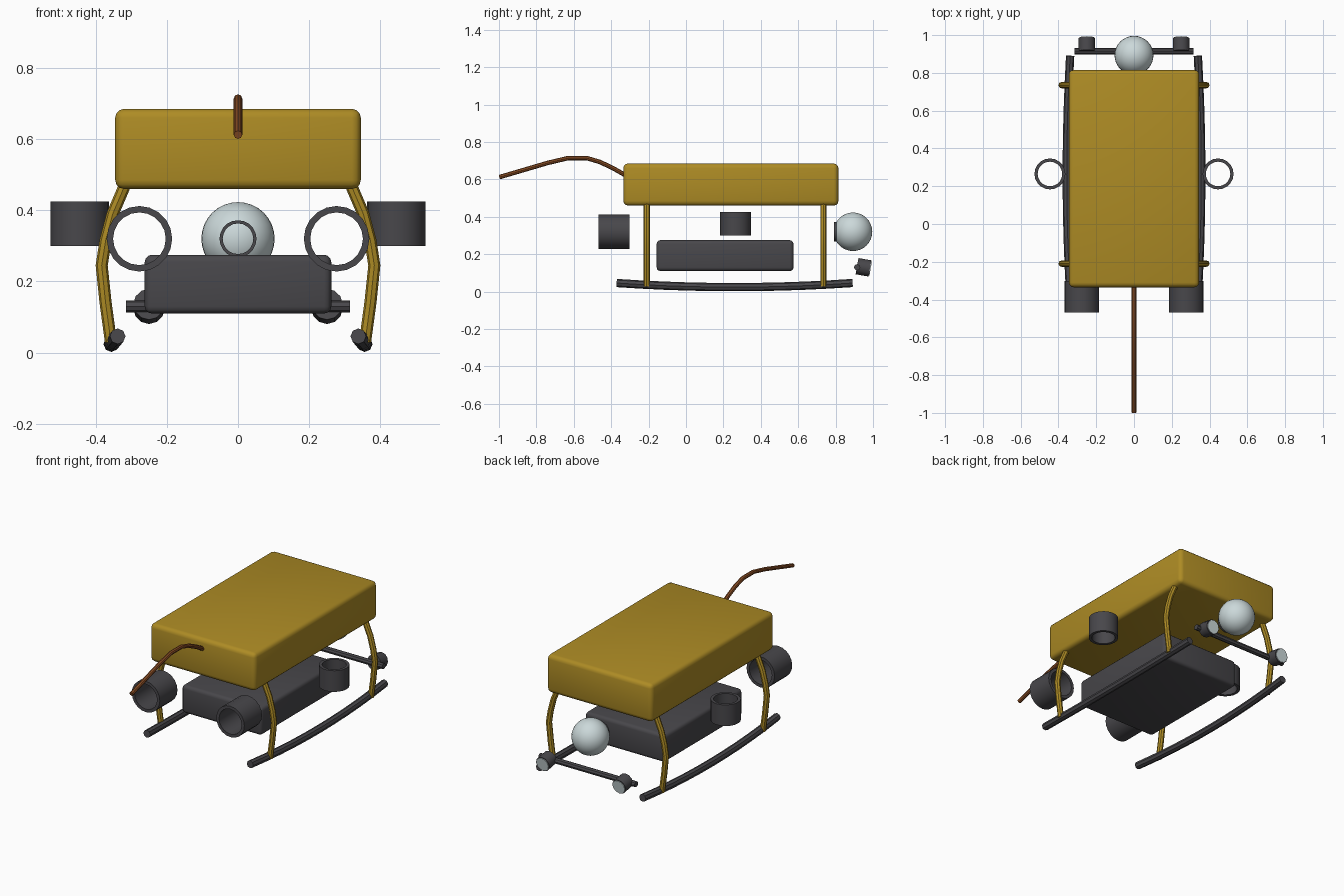
import bpy
import bmesh
import math
from mathutils import Matrix

cube = bpy.data.objects.get("Cube")
if cube:
    bpy.data.objects.remove(cube, do_unlink=True)


def material(name, rgb):
    mat = bpy.data.materials.new(name)
    mat.use_nodes = True
    mat.diffuse_color = (*rgb, 1)
    mat.node_tree.nodes["Principled BSDF"].inputs["Base Color"].default_value = (*rgb, 1)
    return mat


gold = material("gold yellow", (0.42, 0.26, 0.018))
dark = material("dark grey", (0.065, 0.063, 0.07))
brown = material("rust brown", (0.25, 0.075, 0.018))
glass = material("pale glass", (0.60, 0.69, 0.70))


def finish(obj, name, mat, angle=35):
    obj.name = name
    obj.data.materials.append(mat)
    bpy.ops.object.select_all(action="DESELECT")
    obj.select_set(True)
    bpy.context.view_layer.objects.active = obj
    bpy.ops.object.shade_smooth_by_angle(angle=math.radians(angle))
    return obj


def box(name, low, high, bevel, mat):
    center = [(a + b) / 2 for a, b in zip(low, high)]
    bpy.ops.mesh.primitive_cube_add(size=1, location=center)
    obj = bpy.context.object
    obj.scale = [b - a for a, b in zip(low, high)]
    bpy.ops.object.transform_apply(location=False, rotation=False, scale=True)
    mod = obj.modifiers.new("rounded edges", "BEVEL")
    mod.width = bevel
    mod.segments = 3
    bpy.ops.object.modifier_apply(modifier=mod.name)
    return finish(obj, name, mat)


def rod(name, points, radius, mat):
    """Eight-sided rod swept along a path."""
    curve = bpy.data.curves.new(name, "CURVE")
    curve.dimensions = "3D"
    curve.bevel_depth = radius
    curve.bevel_resolution = 2
    curve.use_fill_caps = True
    spline = curve.splines.new("POLY")
    spline.points.add(len(points) - 1)
    for p, co in zip(spline.points, points):
        p.co = (*co, 1)
    obj = bpy.data.objects.new(name, curve)
    bpy.context.collection.objects.link(obj)
    bpy.ops.object.select_all(action="DESELECT")
    obj.select_set(True)
    bpy.context.view_layer.objects.active = obj
    bpy.ops.object.convert(target="MESH")
    return finish(bpy.context.object, name, mat)


def cylinder(name, center, radius, depth, tilt, sides, mat):
    bpy.ops.mesh.primitive_cylinder_add(vertices=sides, radius=radius, depth=depth,
                                        location=center, rotation=(tilt, 0, 0))
    return finish(bpy.context.object, name, mat)


def duct(name, center, outer, inner, length, tilt, mat):
    """Open tube with a wall, made by spinning its wall section."""
    bm = bmesh.new()
    h = length / 2
    section = [bm.verts.new((r, 0, z)) for r, z in
               ((inner, -h), (outer, -h), (outer, h), (inner, h))]
    edges = [bm.edges.new((section[i], section[(i + 1) % 4])) for i in range(4)]
    bmesh.ops.spin(bm, geom=section + edges, cent=(0, 0, 0), axis=(0, 0, 1),
                   angle=math.tau, steps=20)
    bmesh.ops.remove_doubles(bm, verts=bm.verts, dist=0.0001)
    bmesh.ops.recalc_face_normals(bm, faces=bm.faces)
    bmesh.ops.transform(bm, matrix=Matrix.Rotation(tilt, 4, "X"), verts=bm.verts)
    mesh = bpy.data.meshes.new(name)
    bm.to_mesh(mesh)
    bm.free()
    obj = bpy.data.objects.new(name, mesh)
    bpy.context.collection.objects.link(obj)
    obj.location = center
    return finish(obj, name, mat)


quarter = math.pi / 2

# Buoyant top block and hull
box("float_block", (-0.345, -0.335, 0.46), (0.345, 0.815, 0.685), 0.025, gold)
box("electronics_hull", (-0.262, -0.157, 0.11), (0.262, 0.575, 0.275), 0.02, dark)

# Tether leaving the front of the float
rod("tether", [(0, y, z) for y, z in ((-0.32, 0.62), (-0.39, 0.66), (-0.46, 0.693),
    (-0.53, 0.714), (-0.63, 0.714), (-0.74, 0.688), (-0.998, 0.612))], 0.012, brown)

# Camera dome with its mounting ring
bpy.ops.mesh.primitive_uv_sphere_add(segments=32, ring_count=16, radius=0.103,
                                     location=(0, 0.893, 0.32))
finish(bpy.context.object, "camera_dome", glass)
duct("dome_ring", (0, 0.805, 0.32), 0.052, 0.043, 0.03, quarter, dark)

# Lamp bar
rod("lamp_bar", [(-0.315, 0.915, 0.13), (0.315, 0.915, 0.13)], 0.017, dark)

leg_path = ((0.318, 0.47), (0.352, 0.39), (0.372, 0.315), (0.383, 0.245),
            (0.372, 0.14), (0.357, 0.03))
lamp_tilt = -quarter - math.radians(10)
for side, s in (("left", 1), ("right", -1)):
    # Bowed skid
    skid = []
    for i in range(11):
        t = i / 5 - 1
        skid.append((s * (0.356 - 0.018 * t * t), 0.26 + 0.63 * t, 0.024 + 0.022 * t * t))
    rod(side + "_skid", skid, 0.022, dark)
    # Bent legs
    for end, y in (("front", -0.21), ("back", 0.735)):
        rod(f"{side}_{end}_leg", [(s * x, y, z) for x, z in leg_path], 0.017, gold)
    # Horizontal and vertical thruster ducts
    duct(side + "_drive_duct", (s * 0.277, -0.385, 0.32), 0.092, 0.074, 0.165, quarter, dark)
    duct(side + "_lift_duct", (s * 0.445, 0.265, 0.362), 0.082, 0.065, 0.125, 0, dark)
    # Tilted lamp and its lens
    cylinder(side + "_lamp", (s * 0.25, 0.949, 0.13), 0.044, 0.07, lamp_tilt, 12, dark)
    a = math.radians(10)
    cylinder(side + "_lamp_lens", (s * 0.25, 0.949 + 0.036 * math.cos(a),
             0.13 - 0.036 * math.sin(a)), 0.039, 0.006, lamp_tilt, 12, glass)
